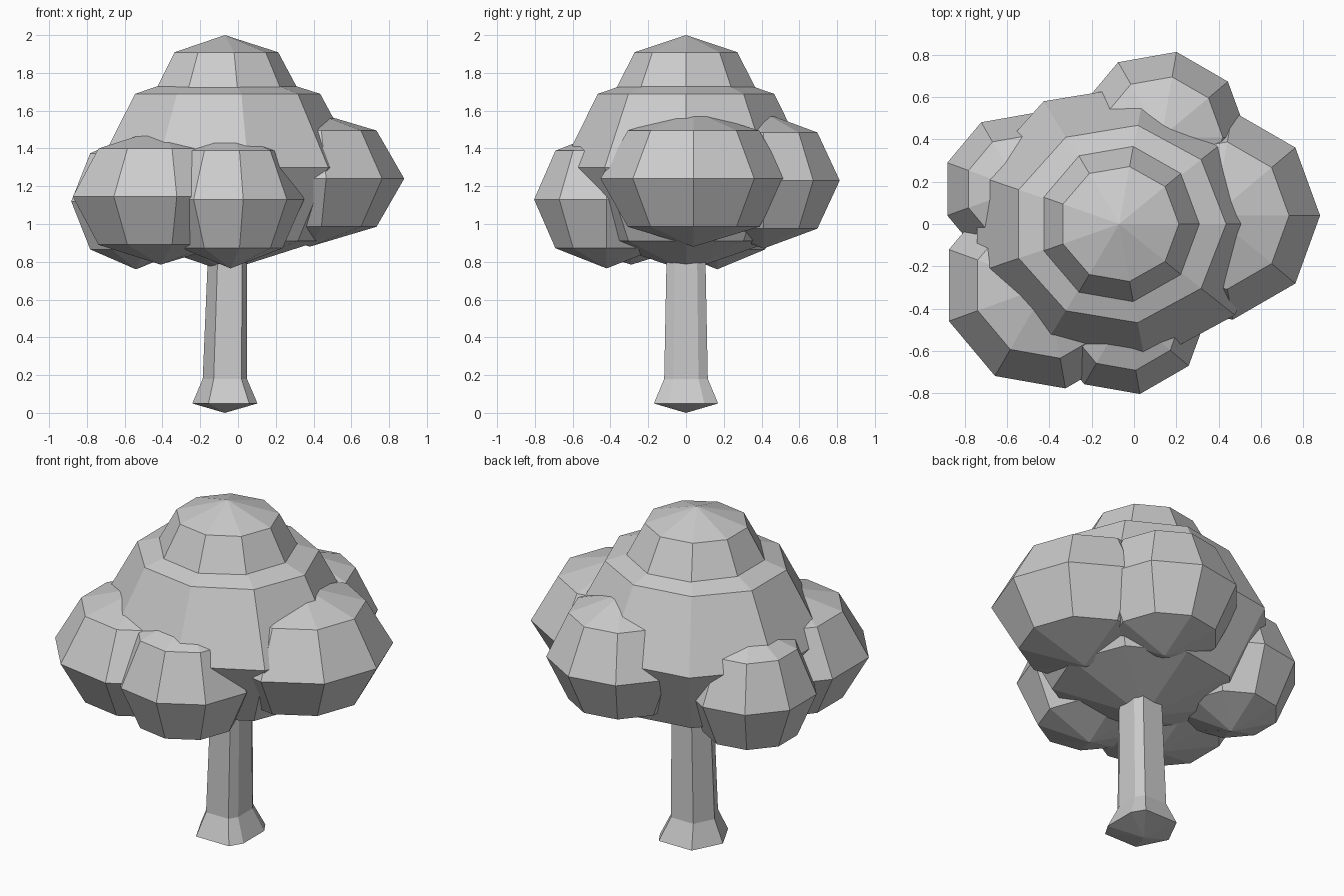
import bpy
from math import sin, cos, pi

if "Cube" in bpy.data.objects:
    bpy.data.objects.remove(bpy.data.objects["Cube"])


def add_rings(name, rings, bottom=None, top=None):
    """Skin a stack of equal-length vertex rings, closing with optional poles."""
    n = len(rings[0])
    verts = [v for ring in rings for v in ring]
    faces = []
    for k in range(len(rings) - 1):
        for i in range(n):
            j = (i + 1) % n
            faces.append((k * n + i, k * n + j, (k + 1) * n + j, (k + 1) * n + i))
    last = (len(rings) - 1) * n
    verts += [bottom, top]
    b, t = len(verts) - 2, len(verts) - 1
    for i in range(n):
        j = (i + 1) % n
        faces.append((j, i, b))
        faces.append((last + i, last + j, t))
    mesh = bpy.data.meshes.new(name)
    mesh.from_pydata(verts, [], faces)
    mesh.update()
    obj = bpy.data.objects.new(name, mesh)
    bpy.context.collection.objects.link(obj)
    return obj


def foliage(name, center, radii, sides=9):
    """Nine-sided, four-stack faceted ball."""
    cx, cy, cz = center
    rx, ry, rz = radii
    rings = []
    for lat in (-pi / 4, 0, pi / 4):
        rings.append([(cx + rx * cos(lat) * cos(2 * pi * i / sides),
                       cy + ry * cos(lat) * sin(2 * pi * i / sides),
                       cz + rz * sin(lat)) for i in range(sides)])
    return add_rings(name, rings, (cx, cy, cz - rz), (cx, cy, cz + rz))


# Canopy: big core, crown cap and five side clumps
foliage("canopy_core", (-0.07, 0, 1.30), (0.715, 0.67, 0.55))
foliage("canopy_crown", (-0.07, 0, 1.69), (0.40, 0.39, 0.31))
foliage("clump_right", (0.38, 0.04, 1.24), (0.50, 0.50, 0.36))
foliage("clump_back", (0.13, 0.41, 1.23), (0.41, 0.41, 0.36))
foliage("clump_back_left", (-0.54, 0.165, 1.12), (0.365, 0.365, 0.36))
foliage("clump_front_left", (-0.41, -0.29, 1.145), (0.495, 0.495, 0.36))
foliage("clump_front", (-0.04, -0.42, 1.13), (0.39, 0.39, 0.365))

# Trunk: irregular section, flared foot and a shallow pointed underside
section = [(0.105, 0.06), (0.078, 0.105), (-0.055, 0.105), (-0.108, 0),
           (-0.055, -0.105), (0.078, -0.105), (0.105, -0.06)]
levels = [(0.05, -0.067, 1.62), (0.18, -0.068, 1.1), (0.77, -0.055, 0.99), (0.95, -0.055, 0.97)]
add_rings("trunk",
          [[(c + x * s, y * s, z) for x, y in section] for z, c, s in levels],
          (-0.07, 0, 0), (-0.055, 0, 0.97))
